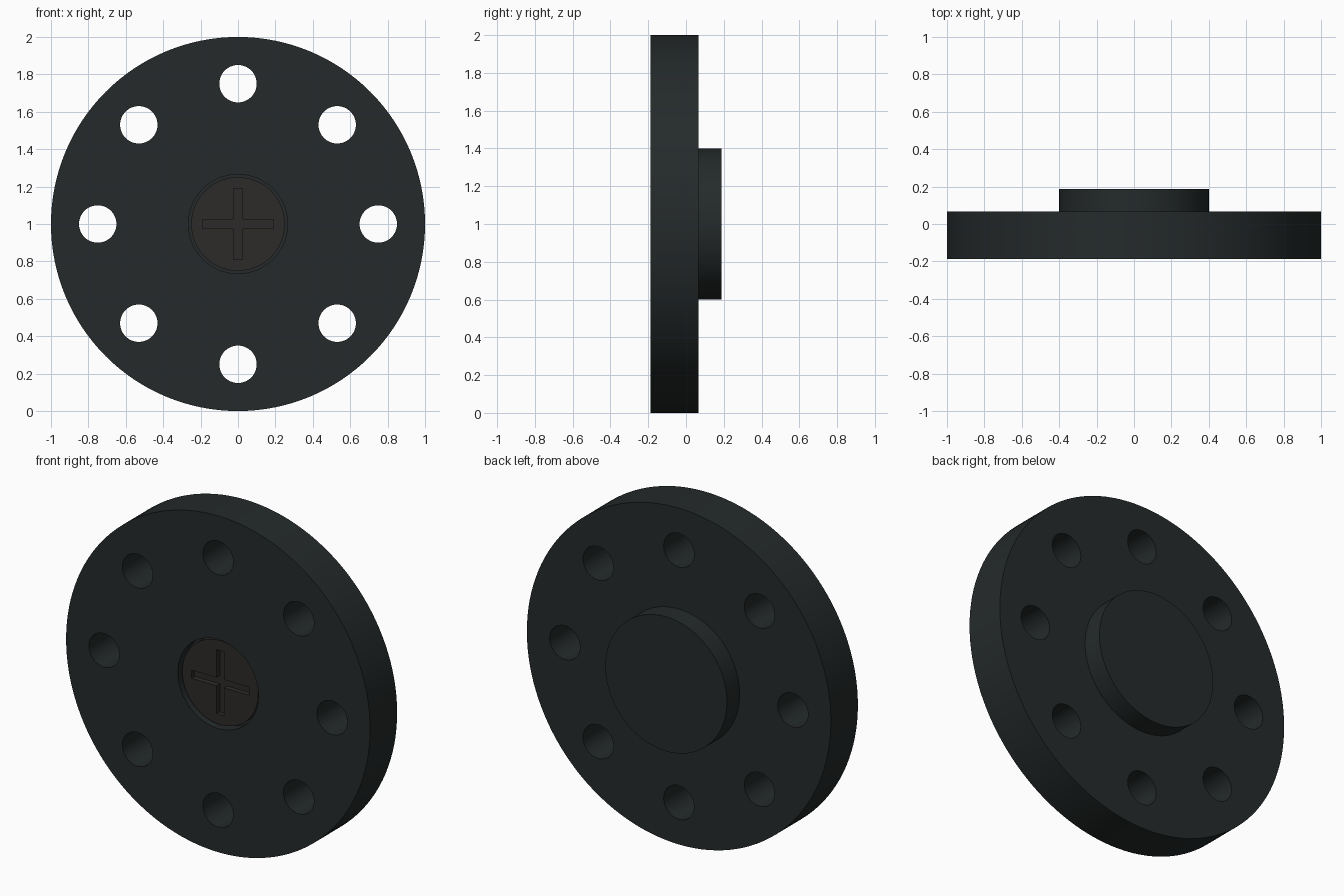
import bpy, bmesh
from math import cos, sin, pi, radians

if "Cube" in bpy.data.objects:
    bpy.data.objects.remove(bpy.data.objects["Cube"])

SEG = 128
CZ = 1.0


def material(name, color):
    m = bpy.data.materials.new(name)
    m.diffuse_color = (*color, 1)
    m.use_nodes = True
    m.node_tree.nodes["Principled BSDF"].inputs["Base Color"].default_value = m.diffuse_color
    return m


def add_object(name, bm, mat=None):
    bmesh.ops.recalc_face_normals(bm, faces=bm.faces)
    me = bpy.data.meshes.new(name)
    bm.to_mesh(me)
    bm.free()
    ob = bpy.data.objects.new(name, me)
    bpy.context.collection.objects.link(ob)
    if mat:
        me.materials.append(mat)
    return ob


def lathe(name, profile, mat=None):
    """Closed solid turned about the y axis from (radius, y) points."""
    bm = bmesh.new()
    rings = [[bm.verts.new((r * cos(2 * pi * i / SEG), y, CZ + r * sin(2 * pi * i / SEG)))
              for i in range(SEG)] for r, y in profile]
    for a, b in zip(rings, rings[1:]):
        for i in range(SEG):
            j = (i + 1) % SEG
            bm.faces.new((a[i], a[j], b[j], b[i]))
    bm.faces.new(rings[0])
    bm.faces.new(rings[-1])
    return add_object(name, bm, mat)


def cut(ob, cutter):
    mod = ob.modifiers.new("cut", 'BOOLEAN')
    mod.operation = 'DIFFERENCE'
    mod.solver = 'EXACT'
    mod.object = cutter
    bpy.ops.object.select_all(action='DESELECT')
    bpy.context.view_layer.objects.active = ob
    ob.select_set(True)
    bpy.ops.object.modifier_apply(modifier=mod.name)
    bpy.data.objects.remove(cutter, do_unlink=True)
    bpy.ops.object.shade_smooth_by_angle(angle=radians(30))


dark = material("dark_metal", (0.018, 0.023, 0.023))
brown = material("plug_metal", (0.027, 0.024, 0.022))

# Flange disc with front recess and rear boss
flange = lathe("flange", [(0.265, -0.12), (0.265, -0.187), (1.0, -0.187),
                          (1.0, 0.067), (0.4, 0.067), (0.4, 0.187)], dark)

# Ring of eight bolt holes
bm = bmesh.new()
for k in range(8):
    a = k * pi / 4
    cx, cz = 0.75 * cos(a), CZ + 0.75 * sin(a)
    ends = [[bm.verts.new((cx + 0.1 * cos(2 * pi * i / 48), y, cz + 0.1 * sin(2 * pi * i / 48)))
             for i in range(48)] for y in (-0.5, 0.5)]
    for i in range(48):
        j = (i + 1) % 48
        bm.faces.new((ends[0][i], ends[0][j], ends[1][j], ends[1][i]))
    for e in ends:
        bm.faces.new(e)
cut(flange, add_object("bolt_hole_cutter", bm))

# Centre plug set slightly into the recess
plug = lathe("centre_plug", [(0.25, -0.167), (0.25, -0.12)], brown)

# Cross-shaped driver slot in the plug
w, h = 0.024, 0.19
outline = [(w, w), (w, h), (-w, h), (-w, w), (-h, w), (-h, -w),
           (-w, -w), (-w, -h), (w, -h), (w, -w), (h, -w), (h, w)]
bm = bmesh.new()
face = bm.faces.new([bm.verts.new((x, -0.3, CZ + z)) for x, z in outline])
ext = bmesh.ops.extrude_face_region(bm, geom=[face], use_keep_orig=True)
bmesh.ops.translate(bm, vec=(0, 0.163, 0),
                    verts=[v for v in ext["geom"] if isinstance(v, bmesh.types.BMVert)])
cut(plug, add_object("slot_cutter", bm))
